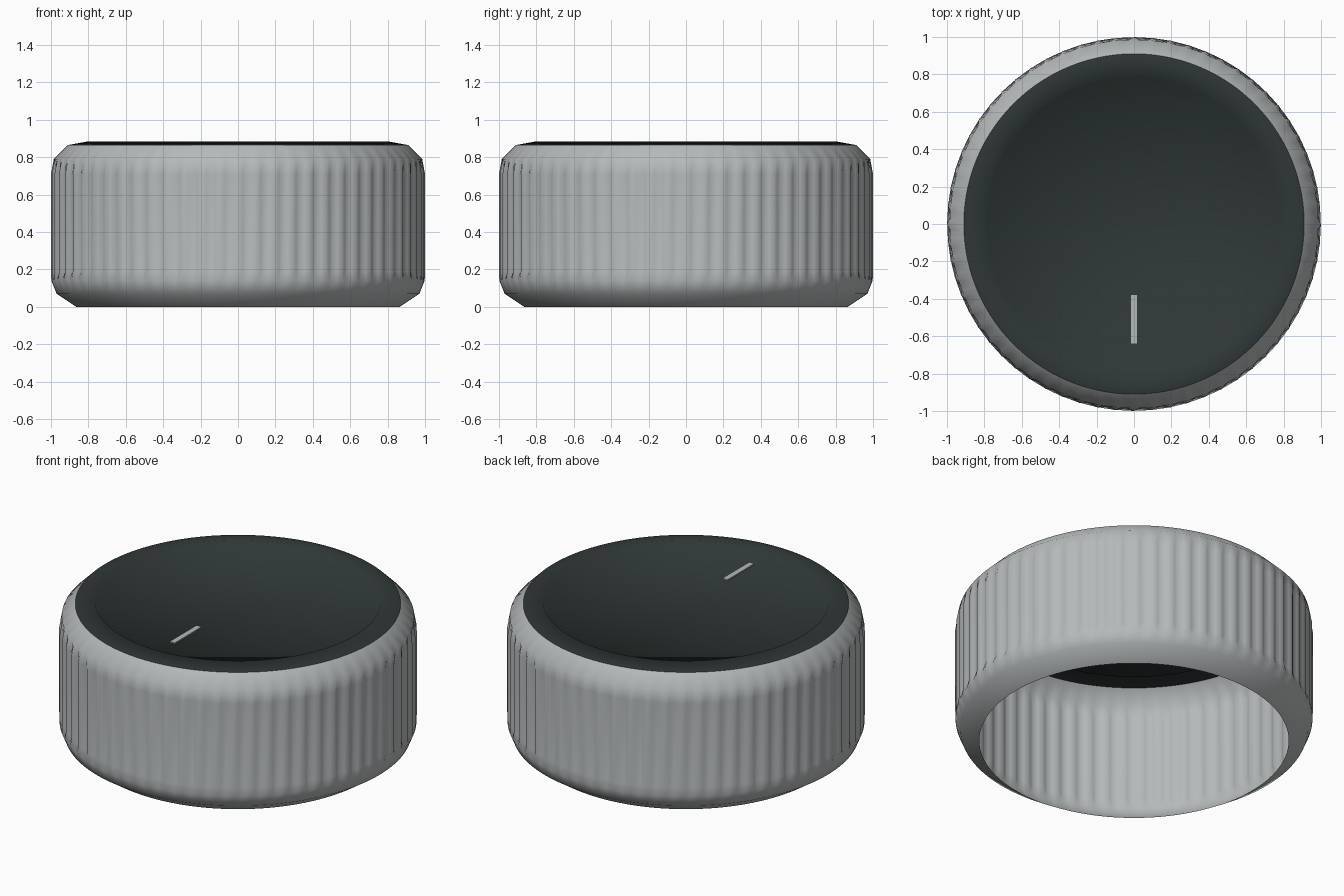
import bpy, bmesh, math

if "Cube" in bpy.data.objects:
    bpy.data.objects.remove(bpy.data.objects["Cube"])

RIBS = 64
SEGMENTS = RIBS * 4
GROOVE = 0.02


def material(name, color):
    mat = bpy.data.materials.new(name)
    mat.use_nodes = True
    mat.diffuse_color = color
    mat.node_tree.nodes["Principled BSDF"].inputs["Base Color"].default_value = color
    return mat


def finish(name, bm, mat, smooth=True):
    mesh = bpy.data.meshes.new(name)
    for face in bm.faces:
        face.smooth = smooth
    bm.to_mesh(mesh)
    bm.free()
    mesh.materials.append(mat)
    obj = bpy.data.objects.new(name, mesh)
    bpy.context.collection.objects.link(obj)
    return obj


def lathe(profile):
    """Revolve (radius, height, ribbed) rows, listed so that faces point outward."""
    bm = bmesh.new()
    rings = []
    for radius, z, ribbed in profile:
        ring = []
        for i in range(SEGMENTS):
            a = math.tau * i / SEGMENTS
            r = radius
            if ribbed:
                r -= GROOVE * (1 - math.cos(a * RIBS)) / 2
            ring.append(bm.verts.new((r * math.cos(a), r * math.sin(a), z)))
        rings.append(ring)
    for low, high in zip(rings, rings[1:]):
        for i in range(SEGMENTS):
            j = (i + 1) % SEGMENTS
            bm.faces.new((low[i], low[j], high[j], high[i]))
    return bm, rings


grey = material("satin grey", (0.46, 0.485, 0.49, 1))
dark = material("dark slate", (0.028, 0.038, 0.037, 1))
light = material("marker grey", (0.46, 0.485, 0.49, 1))

# Thin open-bottomed shell with a ribbed grip
body, _ = lathe([
    (0.865, 0.0, False), (0.97, 0.07, False), (0.998, 0.14, False),
    (1.0, 0.19, True), (1.0, 0.71, True),
    (0.985, 0.79, False), (0.91, 0.865, False),
])
finish("ribbed_body", body, grey)

# Dark cap: sloping rim, small step and a recessed floor fan
cap, rings = lathe([(0.91, 0.865, False), (0.8, 0.885, False), (0.786, 0.865, False)])
centre = cap.verts.new((0, 0, 0.865))
floor = rings[-1]
for i in range(SEGMENTS):
    cap.faces.new((floor[i], floor[(i + 1) % SEGMENTS], centre))
finish("top_cap", cap, dark)

# Pointer line on the cap
pointer = bmesh.new()
bmesh.ops.create_cube(pointer, size=1)
bmesh.ops.scale(pointer, vec=(0.034, 0.26, 0.008), verts=pointer.verts)
bmesh.ops.translate(pointer, vec=(0, -0.51, 0.868), verts=pointer.verts)
finish("pointer_line", pointer, light, smooth=False)
